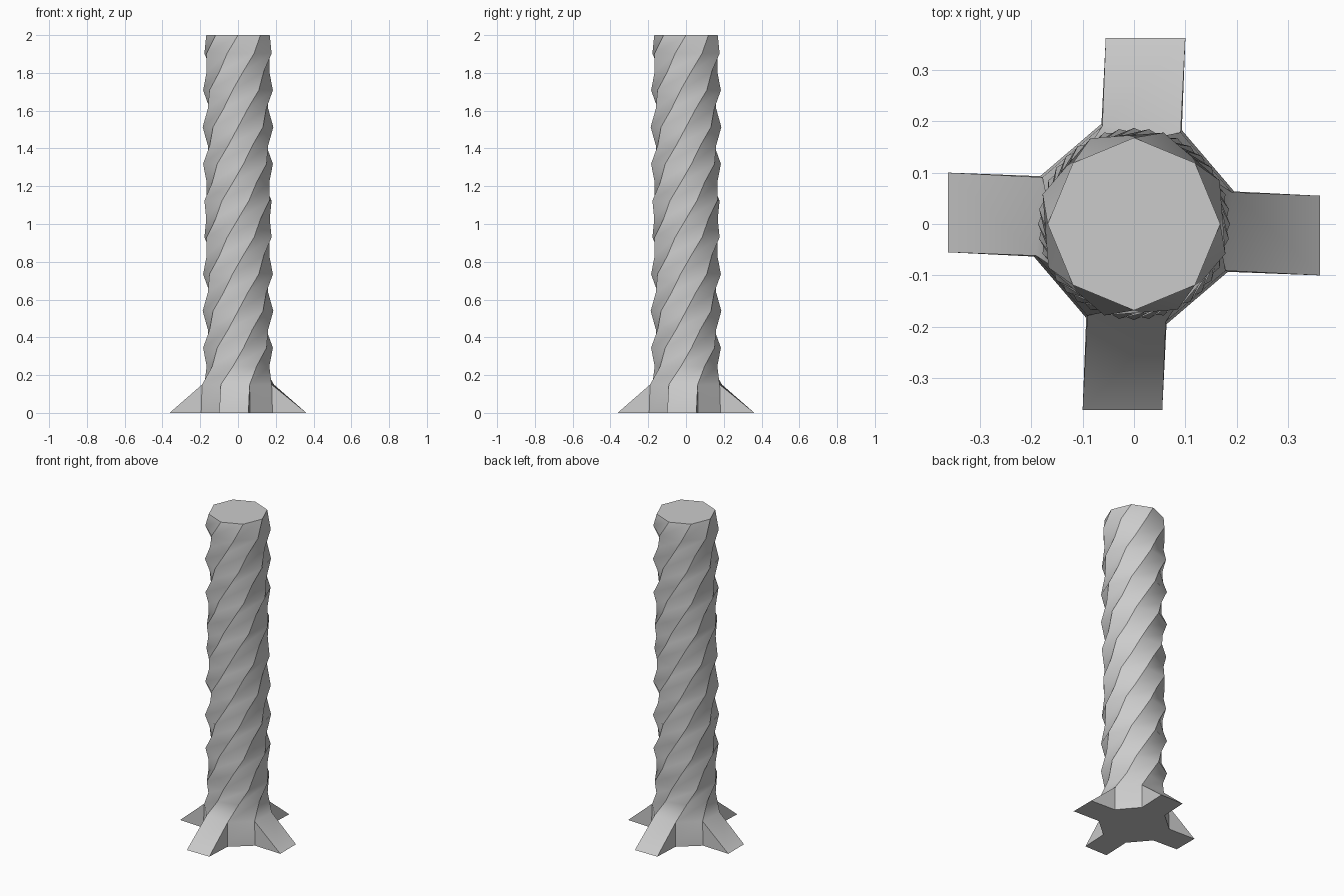
import bpy, bmesh
from math import sin, cos, radians

if "Cube" in bpy.data.objects:
    bpy.data.objects.remove(bpy.data.objects["Cube"])

SIDES, RINGS, STEP = 8, 20, 18.0
ROOT_TOP, HEIGHT = 0.15, 2.0

bm = bmesh.new()


def ring(radius, z, turn):
    """One octagonal loop of vertices."""
    out = []
    for i in range(SIDES):
        a = radians(turn + i * 360 / SIDES)
        out.append(bm.verts.new((radius * cos(a), radius * sin(a), z)))
    return out


# twisted stem: loops alternate between wide and narrow, each turned 18 degrees
loops = []
for k in range(1, RINGS + 1):
    z = ROOT_TOP + (k - 1) * (HEIGHT - ROOT_TOP) / (RINGS - 1)
    r = 0.2 if k == 1 else (0.187 if k % 2 else 0.168)
    loops.append(ring(r, z, k * STEP))
for low, high in zip(loops, loops[1:]):
    for i in range(SIDES):
        j = (i + 1) % SIDES
        bm.faces.new((low[i], low[j], high[j], high[i]))
bm.faces.new(loops[-1])

# straight foot of the stem, with a wedge root on every other side
base, top = ring(0.205, 0, STEP), loops[0]
outline = []
for i in range(SIDES):
    j = (i + 1) % SIDES
    if i % 2 == 0:
        bm.faces.new((base[i], base[j], top[j], top[i]))
        outline += [base[i], base[j]]
    else:
        q = (i + 1) // 2 * 90                 # direction of this root
        c, s = round(cos(radians(q))), round(sin(radians(q)))
        tip = [bm.verts.new((0.362 * c - y * s, 0.362 * s + y * c, 0))
               for y in (-0.1, 0.055)]
        bm.faces.new((tip[0], tip[1], top[j], top[i]))
        bm.faces.new((base[i], tip[0], top[i]))
        bm.faces.new((tip[1], base[j], top[j]))
        outline += tip
bm.faces.new(outline[::-1])
bmesh.ops.recalc_face_normals(bm, faces=bm.faces)

mesh = bpy.data.meshes.new("twisted_post")
bm.to_mesh(mesh)
bm.free()
post = bpy.data.objects.new("twisted_post", mesh)
bpy.context.collection.objects.link(post)
bpy.context.view_layer.objects.active = post
post.select_set(True)
bpy.ops.object.shade_smooth_by_angle(angle=radians(40))
